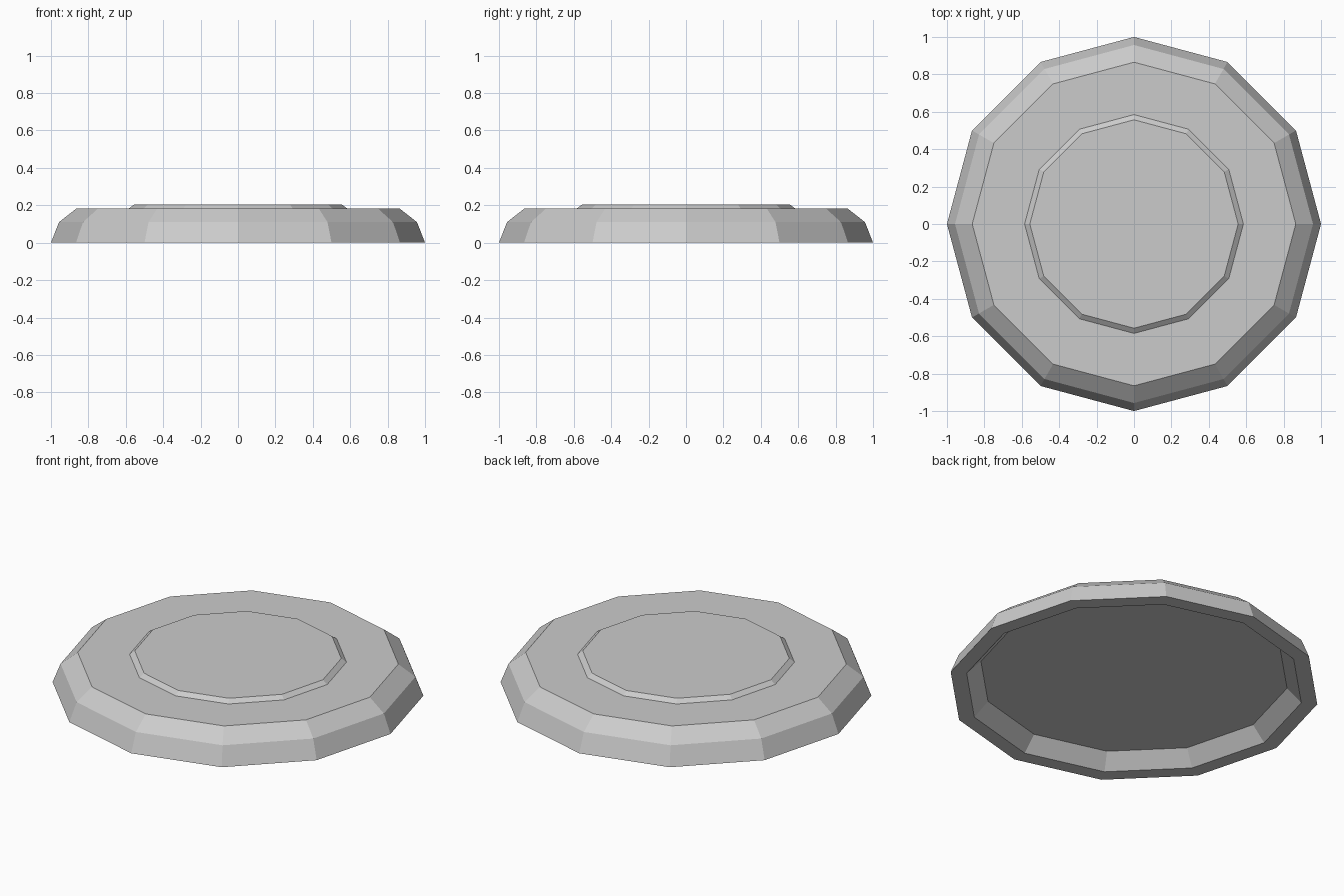
import bpy
import bmesh
from math import cos, sin, tau

SIDES = 12

cube = bpy.data.objects.get("Cube")
if cube:
    bpy.data.objects.remove(cube, do_unlink=True)

# Single grey material
grey = bpy.data.materials.new("plain grey")
grey.use_nodes = True
colour = (0.6, 0.6, 0.6, 1)
grey.diffuse_color = colour
grey.node_tree.nodes["Principled BSDF"].inputs["Base Color"].default_value = colour


def lathe(name, profile):
    """Turn (radius, height) points into a faceted solid, capped at both ends."""
    bm = bmesh.new()
    rings = [[bm.verts.new((r * cos(tau * i / SIDES), r * sin(tau * i / SIDES), z))
              for i in range(SIDES)] for r, z in profile]
    for low, high in zip(rings, rings[1:]):
        for i in range(SIDES):
            j = (i + 1) % SIDES
            bm.faces.new((low[i], low[j], high[j], high[i]))
    bm.faces.new(rings[0])
    bm.faces.new(rings[-1])
    bmesh.ops.recalc_face_normals(bm, faces=bm.faces)
    mesh = bpy.data.meshes.new(name)
    bm.to_mesh(mesh)
    bm.free()
    mesh.materials.append(grey)
    obj = bpy.data.objects.new(name, mesh)
    bpy.context.collection.objects.link(obj)
    return obj


# Recessed underside, foot rim, sloped side, bevelled shoulder, raised centre
lathe("round_base", [
    (0.835, 0.083), (0.913, 0), (1, 0),
    (0.957, 0.11), (0.865, 0.182),
    (0.585, 0.182), (0.557, 0.203),
])
